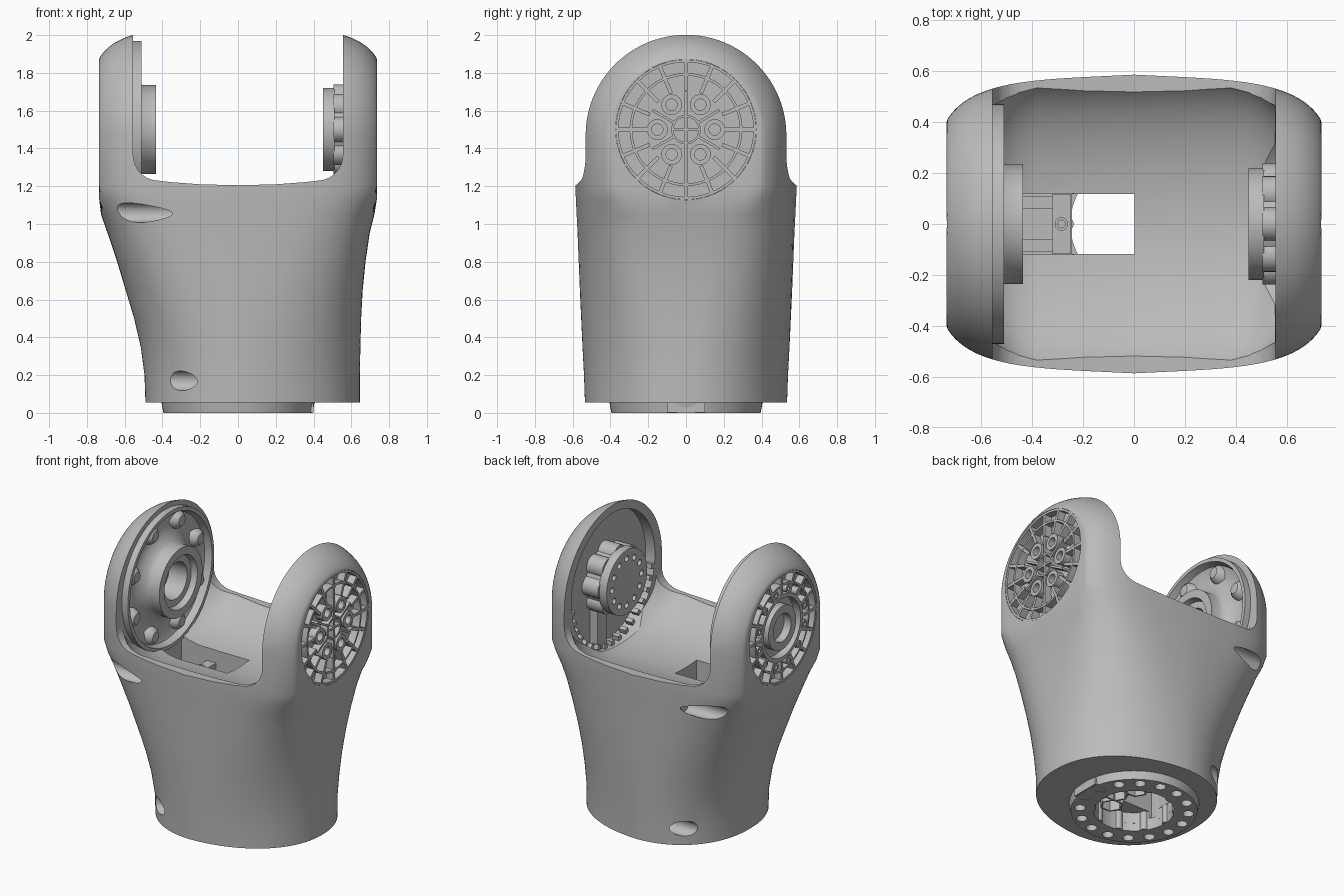
import bpy, bmesh
from math import sin, cos, pi, radians
from mathutils import Matrix, Vector

if "Cube" in bpy.data.objects:
    bpy.data.objects.remove(bpy.data.objects["Cube"])

grey = bpy.data.materials.new("plain_grey")
grey.use_nodes = True
grey.diffuse_color = (0.5, 0.5, 0.5, 1)
grey.node_tree.nodes["Principled BSDF"].inputs["Base Color"].default_value = (0.5, 0.5, 0.5, 1)

HUB_Z = 1.5      # height of the joint axis
ARCH_Z = 1.47    # centre of the rounded ears


def finish(name, bm):
    bmesh.ops.remove_doubles(bm, verts=bm.verts, dist=0.0001)
    bmesh.ops.recalc_face_normals(bm, faces=bm.faces)
    mesh = bpy.data.meshes.new(name)
    bm.to_mesh(mesh)
    bm.free()
    mesh.materials.append(grey)
    obj = bpy.data.objects.new(name, mesh)
    bpy.context.collection.objects.link(obj)
    return obj


def grid_faces(bm, rows, closed=False):
    """Skin a list of vertex rows with quads."""
    for a, b in zip(rows, rows[1:]):
        n = len(a)
        for i in range(n if closed else n - 1):
            bm.faces.new((a[i], a[(i + 1) % n], b[(i + 1) % n], b[i]))


def lathe(name, profile, at=(0, 0, 0), axis="X", seg=48):
    """Revolve a closed (radius, height) profile about X or Z."""
    bm = bmesh.new()
    rows = []
    for k in range(seg):
        c, s = cos(2 * pi * k / seg), sin(2 * pi * k / seg)
        rows.append([bm.verts.new(Vector((h, r * c, r * s) if axis == "X" else (r * c, r * s, h))
                                  + Vector(at)) for r, h in profile])
    grid_faces(bm, rows + rows[:1], True)
    return finish(name, bm)


def rod(name, r, h0, h1, at=(0, 0, 0), axis="X", seg=24):
    return lathe(name, [(0, h0), (r, h0), (r, h1), (0, h1)], at, axis, seg)


def tube(name, r0, r1, h0, h1, at=(0, 0, 0), axis="X", seg=48):
    return lathe(name, [(r0, h0), (r1, h0), (r1, h1), (r0, h1)], at, axis, seg)


def box(name, size, at, turn=None):
    bm = bmesh.new()
    bmesh.ops.create_cube(bm, size=1)
    m = Matrix.Translation(at) @ (turn or Matrix()) @ Matrix.Diagonal((*size, 1))
    bmesh.ops.transform(bm, matrix=m, verts=bm.verts)
    return finish(name, bm)


def cut(obj, cutter):
    mod = obj.modifiers.new("cut", "BOOLEAN")
    mod.operation, mod.solver, mod.object = "DIFFERENCE", "EXACT", cutter
    bpy.context.view_layer.objects.active = obj
    bpy.ops.object.modifier_apply(modifier=mod.name)
    bpy.data.objects.remove(cutter)


def polar(r, angle):
    return r * cos(angle), r * sin(angle)


# Shell: lofted up from the foot, then revolved over the ears
# station: height, right reach, left reach, depth, squareness
stations = [(.055, .49, .645, .535, 2.2), (.2, .495, .645, .54, 2.2), (.35, .515, .648, .548, 2.3),
            (.5, .55, .652, .555, 2.5), (.65, .595, .66, .562, 2.8), (.8, .64, .675, .568, 3.2),
            (.95, .69, .697, .574, 3.7), (1.05, .725, .722, .579, 4.1), (1.13, .762, .757, .583, 4.4),
            (1.2, .785, .785, .586, 4.5), (ARCH_Z, .785, .785, .586, 4.5)]
COLS, ARC = 80, 48


def section(reach_r, reach_l, depth, n):
    pts = []
    for i in range(COLS + 1):
        t = pi * i / COLS
        c, s = cos(t), max(sin(t), 0)
        x = (-reach_r if c > 0 else reach_l) * abs(c) ** (2 / n)
        x = max(-.735, min(.735, x))
        # the slight taper leaves a soft ridge down the middle
        pts.append((x, depth * s ** (2 / n) * (1 - .08 * abs(x)) if 0 < i < COLS else 0))
    return pts


bm = bmesh.new()
sections = [(z, section(*rest)) for z, *rest in stations]
rows = [[(x, -y, z) for x, y in pts] for z, pts in sections]
top = sections[-1][1]
for k in range(1, ARC):
    c, s = polar(1, pi * k / ARC)
    rows.append([(x, -y * c, ARCH_Z + y * s) for x, y in top])
rows += [[(x, y, z) for x, y in pts] for z, pts in reversed(sections)]
grid_faces(bm, [[bm.verts.new(p) for p in row] for row in rows])
bmesh.ops.remove_doubles(bm, verts=bm.verts, dist=0.0001)
bmesh.ops.holes_fill(bm, edges=[e for e in bm.edges if e.is_boundary], sides=0)
shell = finish("shell", bm)

# U-shaped gap between the ears
half = [(0, 1.205), (.2, 1.21), (.36, 1.222)]
half += [(.42 + .135 * sin(a), 1.365 - .135 * cos(a)) for a in [radians(d) for d in range(10, 91, 10)]]
half += [(.555, 2.2)]
outline = [(-x, z) for x, z in half[:0:-1]] + half
bm = bmesh.new()
face = bm.faces.new([bm.verts.new((x, -1, z)) for x, z in outline])
ext = bmesh.ops.extrude_face_region(bm, geom=[face])["geom"]
bmesh.ops.translate(bm, vec=(0, 2, 0), verts=[v for v in ext if isinstance(v, bmesh.types.BMVert)])
cut(shell, finish("gap_cutter", bm))

# Hollow trough below the gap, narrowing towards the ears
trough = lathe("trough_cutter", [(0, -.553), (.8, -.553), (.9, -.5), (.96, -.45), (1, -.38),
                                 (1, .38), (.96, .45), (.9, .5), (.8, .553), (0, .553)], seg=72)
trough.data.transform(Matrix.Translation((0, 0, 1.35)) @ Matrix.Diagonal((1, .582, .32, 1)))
cut(shell, trough)

# Cable opening, base recess, ear recesses and outer pockets
cut(shell, box("slot_cutter", (.28, .24, .8), (-.375, 0, .9)))
cut(shell, box("cable_cutter", (.245, .236, 1.6), (-.1205, 0, .6)))
cut(shell, rod("base_cutter", .25, -.1, .13, axis="Z", seg=48))
for side, deep in ((1, .625), (-1, .61)):
    cut(shell, rod("recess_cutter", .455, side * .5, side * deep, (0, 0, HUB_Z - .01), seg=64))
    cut(shell, rod("pocket_cutter", .372, side * .68, side * .8, (0, 0, HUB_Z), seg=64))

# Screw pockets on the tapering side, front and back
for y in (-1, 1):
    cut(shell, rod("screw_cutter", .052, -.95, -.34, (0, .505 * y, 1.06)))
    cut(shell, rod("screw_cutter", .052, -.95, -.1, (0, .437 * y, .17)))

# Ribbed covers on the outside of both ears
for side, word in ((1, "left"), (-1, "right")):
    x0, x1 = sorted((side * .67, side * .733))
    c = (0, 0, HUB_Z)
    for r in (.357, .285):
        tube(word + "_cover_ring", r, r + .014, x0, x1, c)
    for k in range(16):
        a = 2 * pi * k / 16
        y, z = polar(.287, a)
        box(word + "_cover_spoke", (.06, .16, .02), (side * .702, y, HUB_Z + z), Matrix.Rotation(a, 4, "X"))
    if side > 0:
        tube("left_cover_centre", .066, .078, x0, x1, c)
        for k in range(2):
            box("left_cover_cross", (.06, .14, .014), (.702, 0, HUB_Z), Matrix.Rotation(k * pi / 2, 4, "X"))
        for k in range(6):
            y, z = polar(.152, k * pi / 3)
            tube("left_cover_boss", .03, .055, x0, x1, (0, y, HUB_Z + z), seg=24)
            a = (k + .5) * pi / 3
            y, z = polar(.14, a)
            box("left_cover_web", (.06, .13, .014), (.702, y, HUB_Z + z), Matrix.Rotation(a, 4, "X"))
    else:
        tube("right_cover_collar", .2, .225, x0, x1, c)
        tube("right_cover_bearing", .095, .15, x0, x1, c)
        for k in range(12):
            y, z = polar(.255, (k + .5) * pi / 6)
            tube("right_cover_boss", .012, .026, x0, x1, (0, y, HUB_Z + z), seg=16)

# Drive hub with a lobed collar inside the left ear
hub = rod("drive_hub", .22, .45, .51, (0, 0, HUB_Z), seg=64)
for k in range(12):
    y, z = polar(.16, k * pi / 6)
    cut(hub, rod("hole_cutter", .02, .4, .49, (0, y, HUB_Z + z), seg=16))
rod("drive_core", .2, .505, .64, (0, 0, HUB_Z), seg=64)
for k in range(8):
    y, z = polar(.17, k * pi / 4)
    rod("drive_lobe", .068, .505, .63, (0, y, HUB_Z + z))
box("drive_cable_guide", (.06, .1, .34), (.6, .1, 1.22))
for k in range(17):
    a = radians(190 + 10 * k)
    y, z = polar(.44, a)
    box("rim_tooth", (.05, .035, .03), (.58, y, HUB_Z - .01 + z), Matrix.Rotation(a, 4, "X"))

# Bearing plate inside the right ear, with lobes around the bowl
lathe("bearing_plate", [(.47, -.57), (.47, -.51), (.445, -.51), (.43, -.555), (.36, -.58), (.3, -.565),
                        (.25, -.53), (.235, -.505), (.235, -.435), (.18, -.435), (.17, -.475), (.125, -.475),
                        (.12, -.62), (.45, -.62), (.45, -.57)], (0, 0, HUB_Z), seg=72)
for k in range(8):
    y, z = polar(.375, (k + .5) * pi / 4)
    lathe("plate_lobe", [(0, -.6), (.07, -.6), (.055, -.545), (.035, -.525), (0, -.52)],
          (0, y, HUB_Z + z), seg=20)

# Bracket seen inside the cable opening
box("bracket_strip", (.07, .236, .04), (-.285, 0, .93))
tube("bracket_screw", .015, .026, .94, .965, (-.285, 0, 0), "Z", 20)
for y in (-1, 1):
    box("bracket_rail", (.13, .05, .35), (-.37, .085 * y, .65))

# Base flange with holes, bosses, key lug and hex ribs
flange = lathe("base_flange", [(.25, 0), (.395, 0), (.41, .08), (.25, .08)], axis="Z", seg=72)
for k in range(16):
    x, y = polar(.34, 2 * pi * (k + .5) / 16)
    cut(flange, rod("hole_cutter", .035, -.05, .05, (x, y, 0), "Z", 16))
for k in range(10):
    x, y = polar(.262, 2 * pi * k / 10)
    rod("base_boss", .026, .002, .13, (x, y, 0), "Z", 16)
box("key_lug", (.1, .2, .05), (.35, 0, .027))
for k in (-1, 0, 1):
    tube("hex_rib", .064, .076, .06, .14, (.08 + .06 * (k == 0), .12 * k, 0), "Z", 6)

# Smooth shading with sharp edges kept
bpy.ops.object.select_all(action="DESELECT")
for obj in bpy.context.collection.objects:
    if obj.type == "MESH" and grey.name in obj.data.materials:
        obj.select_set(True)
        bpy.context.view_layer.objects.active = obj
bpy.ops.object.shade_smooth_by_angle(angle=radians(35))
